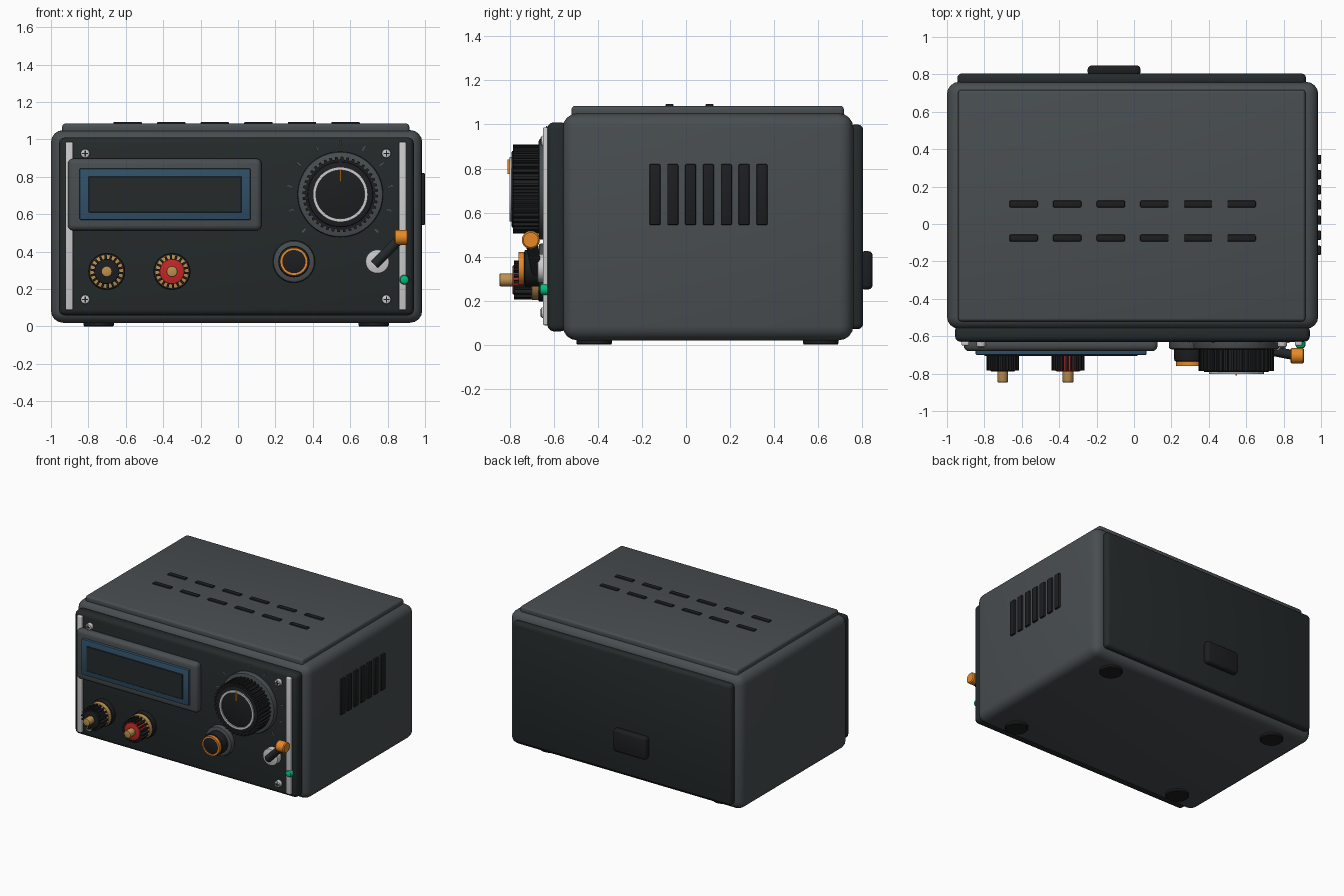
import bpy, bmesh, math
from mathutils import Vector

if "Cube" in bpy.data.objects:
    bpy.data.objects.remove(bpy.data.objects["Cube"])

FACE = -0.63                      # y of the front panel surface
OUT = Vector((0, -1, 0))


def mat(name, r, g, b):
    m = bpy.data.materials.new(name)
    m.diffuse_color = (r, g, b, 1)
    m.use_nodes = True
    m.node_tree.nodes["Principled BSDF"].inputs["Base Color"].default_value = m.diffuse_color
    return m


SHELL = mat("shell_grey", 0.065, 0.075, 0.08)
DARK = mat("panel_dark", 0.018, 0.023, 0.024)
BLACK = mat("rubber_black", 0.012, 0.013, 0.014)
METAL = mat("bright_metal", 0.55, 0.57, 0.58)
GOLD = mat("brass", 0.5, 0.28, 0.08)
RED = mat("red", 0.55, 0.02, 0.02)
ORANGE = mat("orange", 0.8, 0.25, 0.02)
GREEN = mat("green", 0.0, 0.5, 0.2)
BLUE = mat("screen_frame_blue", 0.03, 0.08, 0.14)
MARK = mat("mark_grey", 0.2, 0.21, 0.22)


def finish(name, bm, material):
    bmesh.ops.recalc_face_normals(bm, faces=bm.faces)
    me = bpy.data.meshes.new(name)
    bm.to_mesh(me)
    bm.free()
    me.materials.append(material)
    ob = bpy.data.objects.new(name, me)
    bpy.context.collection.objects.link(ob)
    return ob


def box(name, x, y, z, material, bevel=0.0, seg=3, edges=None):
    """Box from (min, max) ranges; edges='y' rounds only the edges along y."""
    bm = bmesh.new()
    bmesh.ops.create_cube(bm, size=1)
    for v in bm.verts:
        v.co = [(a + b) / 2 + c * (b - a) for (a, b), c in zip((x, y, z), v.co)]
    if bevel:
        geom = list(bm.edges)
        if edges == 'y':
            geom = [e for e in geom if abs((e.verts[0].co - e.verts[1].co).normalized().y) > 0.9]
        bmesh.ops.bevel(bm, geom=geom, offset=bevel, segments=seg, profile=0.5, affect='EDGES')
    return finish(name, bm, material)


def lathe(name, origin, direction, profile, material, n=40):
    """Revolve (radius, height) points around a direction; both ends are capped."""
    bm = bmesh.new()
    q = Vector(direction).to_track_quat('Z', 'Y')
    rings = [[bm.verts.new(Vector(origin) + q @ Vector((r * math.cos(t), r * math.sin(t), h)))
              for t in (2 * math.pi * i / n for i in range(n))] for r, h in profile]
    for a, b in zip(rings, rings[1:]):
        for i in range(n):
            bm.faces.new((a[i], a[(i + 1) % n], b[(i + 1) % n], b[i]))
    bm.faces.new(rings[0])
    bm.faces.new(rings[-1])
    return finish(name, bm, material)


def disc(name, x, z, r, h0, h1, material, bevel=0.006, n=40):
    """Cylinder standing out of the front panel, with a rounded front rim."""
    b = bevel
    return lathe(name, (x, FACE, z), OUT,
                 [(r, h0), (r, h1 - b), (r - 0.3 * b, h1 - 0.3 * b), (r - b, h1)], material, n)


def ring(name, x, z, r0, r1, h0, h1, material, n=48):
    """Square-section ring on the front panel."""
    bm = bmesh.new()
    sec = [(r0, h0), (r1, h0), (r1, h1), (r0, h1)]
    vs = [[bm.verts.new((x + r * math.cos(t), FACE - h, z + r * math.sin(t))) for r, h in sec]
          for t in (2 * math.pi * i / n for i in range(n))]
    for i in range(n):
        a, b = vs[i], vs[(i + 1) % n]
        for j in range(4):
            k = (j + 1) % 4
            bm.faces.new((a[j], a[k], b[k], b[j]))
    return finish(name, bm, material)


def gear(name, x, z, r0, r1, teeth, h0, h1, material):
    """Knurled cylinder: toothed outline extruded out of the panel."""
    bm = bmesh.new()
    pts = []
    for i in range(teeth):
        for f, r in ((0.0, r0), (0.4, r0), (0.5, r1), (0.9, r1)):
            t = 2 * math.pi * (i + f) / teeth
            pts.append((x + r * math.cos(t), z + r * math.sin(t)))
    lo = [bm.verts.new((a, FACE - h0, c)) for a, c in pts]
    hi = [bm.verts.new((a, FACE - h1, c)) for a, c in pts]
    for i in range(len(pts)):
        j = (i + 1) % len(pts)
        bm.faces.new((lo[i], lo[j], hi[j], hi[i]))
    bm.faces.new(lo)
    bm.faces.new(hi)
    return finish(name, bm, material)


# Case
box("case_body", (-1.0, 0.985), (-0.56, 0.76), (0.02, 1.05), SHELL, 0.065, 4)
box("case_lid", (-0.94, 0.916), (-0.52, 0.717), (1.03, 1.085), SHELL, 0.016)
box("front_panel", (-0.957, 0.94), (FACE, -0.54), (0.06, 1.01), DARK, 0.03)
box("back_panel", (-0.945, 0.92), (0.74, 0.805), (0.07, 1.0), DARK, 0.025)
box("rear_socket", (-0.248, 0.035), (0.79, 0.848), (0.25, 0.425), BLACK, 0.022)

# Vents
for row, y in enumerate((0.107, -0.075)):
    for i in range(6):
        x = -0.59 + 0.233 * i
        box(f"top_vent_{row}_{i}", (x - 0.076, x + 0.076), (y - 0.018, y + 0.018), (1.07, 1.094), BLACK, 0.006, 2)
for i in range(7):
    y = -0.141 + 0.081 * i
    box(f"side_vent_{i}", (0.96, 1.0), (y - 0.025, y + 0.025), (0.543, 0.82), BLACK, 0.006, 2)

# Feet
for x in (-0.745, 0.725):
    for y in (-0.417, 0.612):
        lathe("foot", (x, y, 0), (0, 0, 1), [(0.076, 0), (0.081, 0.006), (0.081, 0.05)], BLACK, 32)

# Metal strips and screws
for x in (-0.902, 0.88):
    box("metal_strip", (x - 0.02, x + 0.02), (FACE - 0.02, FACE + 0.01), (0.088, 0.986), METAL, 0.007)
for x in (-0.817, 0.793):
    for z in (0.145, 0.925):
        disc("screw_head", x, z, 0.025, -0.01, 0.028, METAL, 0.008, 24)
        box("screw_slot_h", (x - 0.016, x + 0.016), (FACE - 0.031, FACE - 0.02), (z - 0.003, z + 0.003), BLACK)
        box("screw_slot_v", (x - 0.003, x + 0.003), (FACE - 0.031, FACE - 0.02), (z - 0.016, z + 0.016), BLACK)

# Display
box("display_bezel", (-0.91, 0.126), (-0.68, -0.61), (0.513, 0.898), SHELL, 0.03, 4)
box("display_frame", (-0.847, 0.067), (-0.7, -0.66), (0.57, 0.845), BLUE, 0.006, 2)
box("display_screen", (-0.80, 0.02), (-0.706, -0.68), (0.61, 0.802), DARK, 0.003, 1)

# Input terminals
for name, x, core in (("negative", -0.702, BLACK), ("positive", -0.353, RED)):
    z = 0.294
    disc(name + "_terminal_base", x, z, 0.099, -0.01, 0.04, BLACK)
    disc(name + "_terminal_collar", x, z, 0.092, 0.03, 0.072, GOLD)
    gear(name + "_terminal_grip", x, z, 0.06, 0.088, 18, 0.07, 0.152, BLACK)
    disc(name + "_terminal_core", x, z, 0.067, 0.06, 0.158, core)
    disc(name + "_terminal_pin", x, z, 0.029, 0.14, 0.217, GOLD, 0.005, 24)

# Range knob
kx, kz = 0.547, 0.706
disc("knob_base", kx, kz, 0.229, -0.01, 0.04, SHELL, 0.012, 64)
gear("knob_grip", kx, kz, 0.187, 0.202, 40, 0.035, 0.155, BLACK)
disc("knob_cap", kx, kz, 0.175, 0.1, 0.162, BLACK, 0.008, 64)
ring("knob_ring", kx, kz, 0.13, 0.147, 0.14, 0.172, METAL, 64)
box("knob_pointer", (kx - 0.005, kx + 0.005), (-0.81, -0.78), (0.775, 0.842), ORANGE)

# Scale ticks around the knob
for i in range(11):
    t = math.radians(-135 + 27 * i)
    d = Vector((math.sin(t), 0, math.cos(t)))
    lathe("scale_tick", Vector((kx, FACE - 0.003, kz)) + d * 0.262, d, [(0.004, 0), (0.004, 0.026)], MARK, 6)

# Zero push button
bx, bz = 0.299, 0.347
disc("button_base", bx, bz, 0.113, -0.01, 0.04, SHELL, 0.014)
disc("button_body", bx, bz, 0.084, 0.03, 0.105, BLACK, 0.01)
ring("button_ring", bx, bz, 0.062, 0.074, 0.1, 0.13, ORANGE)
disc("button_cap", bx, bz, 0.064, 0.09, 0.125, BLACK)

# Mode toggle
disc("toggle_washer", 0.745, 0.347, 0.064, -0.01, 0.045, METAL)
root, tip = Vector((0.745, -0.68, 0.347)), Vector((0.873, -0.705, 0.476))
lathe("toggle_lever", root, tip - root, [(0.026, -0.02), (0.026, (tip - root).length)], DARK, 24)
lathe("toggle_tip", (0.836, tip.y, tip.z), (1, 0, 0),
      [(0.034, 0), (0.041, 0.007), (0.041, 0.067), (0.034, 0.074)], ORANGE, 32)

# Status lamp
lathe("status_lamp", (0.89, FACE, 0.25), OUT,
      [(0.026, 0), (0.026, 0.02), (0.022, 0.03), (0.012, 0.036)], GREEN, 24)

# Smooth shading with crisp edges
bpy.ops.object.select_all(action='SELECT')
bpy.context.view_layer.objects.active = bpy.context.scene.objects["case_body"]
bpy.ops.object.shade_smooth_by_angle(angle=math.radians(35))
